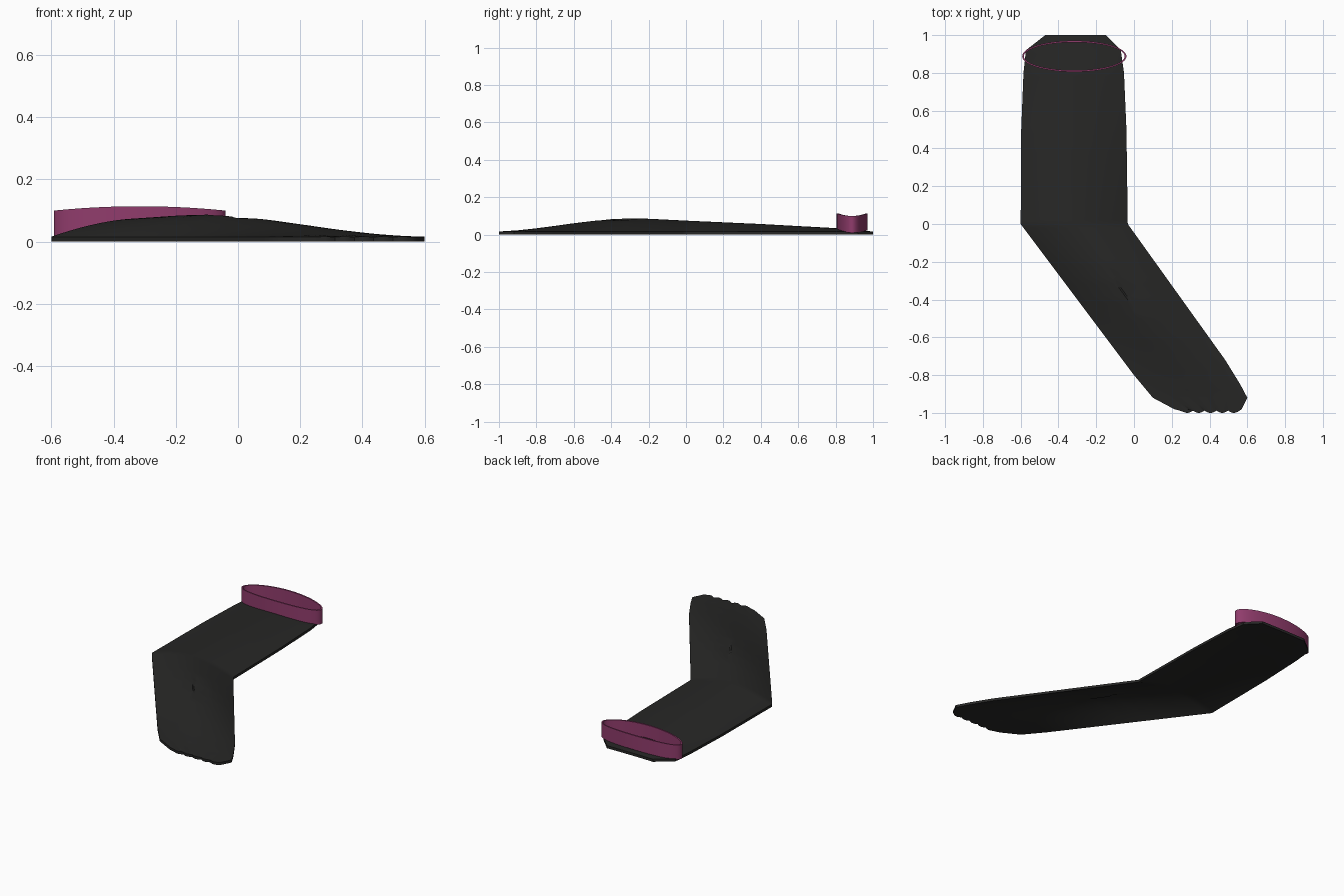
import bpy, bmesh, math

if "Cube" in bpy.data.objects:
    bpy.data.objects.remove(bpy.data.objects["Cube"])

def material(name, rgb):
    m = bpy.data.materials.new(name)
    m.diffuse_color = (*rgb, 1)
    m.use_nodes = True
    m.node_tree.nodes["Principled BSDF"].inputs["Base Color"].default_value = m.diffuse_color
    return m

def make(name, bm, mat):
    bmesh.ops.recalc_face_normals(bm, faces=bm.faces[:])
    me = bpy.data.meshes.new(name)
    bm.to_mesh(me)
    bm.free()
    ob = bpy.data.objects.new(name, me)
    bpy.context.collection.objects.link(ob)
    me.materials.append(mat)
    bpy.ops.object.select_all(action='DESELECT')
    bpy.context.view_layer.objects.active = ob
    ob.select_set(True)
    bpy.ops.object.shade_smooth_by_angle(angle=math.radians(35))
    return ob

def interp(pts, t):
    for (a, va), (b, vb) in zip(pts, pts[1:]):
        if t <= b:
            return va + (vb - va) * (t - a) / (b - a)
    return pts[-1][1]

# Outline edges and ridge height, each as (y, value)
LEFT = [(-1, .25), (-.92, .10), (-.8, .0), (0, -.6), (.5, -.597), (.8, -.585), (.92, -.572), (1, -.47)]
RIGHT = [(-1, .56), (-.92, .6), (-.85, .563), (-.72, .483), (0, -.033), (.5, -.04), (.8, -.053), (.92, -.07), (1, -.15)]
RIDGE = [(-1, .001), (-.9, .007), (-.8, .018), (-.7, .031), (-.6, .045), (-.5, .057), (-.4, .067),
         (-.3, .071), (-.2, .069), (0, .059), (.4, .041), (.8, .019), (.92, .007), (1, .001)]
RIM = .016
TOES = 5

def height(u, x, y):
    dome = interp(RIDGE, y) * (1 - abs(u) ** 1.7)
    # short crease along the instep
    t = (-.23 - y) / .25
    if 0 < t < 1:
        d = x - (-.14 + .16 * t)
        if d > 0:
            dome -= .008 * math.sin(math.pi * t) * max(0, 1 - d / .12)
    # grooves between the toes
    v = (u + 1) / 2
    if y < -.88:
        dome -= .003 * (1 - abs(math.sin(v * TOES * math.pi))) * (-.88 - y) / .12 * (1 - u * u)
    return RIM + dome

# Sock: thin domed sheet
bm = bmesh.new()
rows = [-1 + .02 * i for i in range(101)]
COLS = 50
grid = []
for y in rows:
    xl, xr = interp(LEFT, y), interp(RIGHT, y)
    line = []
    for j in range(COLS + 1):
        u = -1 + 2 * j / COLS
        x = xl + (xr - xl) * (u + 1) / 2
        yy = y
        if y == -1:
            yy += .012 * (1 - abs(math.sin((u + 1) / 2 * TOES * math.pi)))
        line.append((x, yy, height(u, x, y)))
    grid.append(line)
top = [[bm.verts.new(p) for p in line] for line in grid]
low = [[bm.verts.new((x, y, max(0, z - RIM))) for x, y, z in line] for line in grid]
for i in range(len(rows) - 1):
    for j in range(COLS):
        for s in (top, low):
            bm.faces.new((s[i][j], s[i][j + 1], s[i + 1][j + 1], s[i + 1][j]))
# Rim wall joining upper and lower sheets
n = len(rows) - 1
loop = [(0, j) for j in range(COLS)] + [(i, COLS) for i in range(n)]
loop += [(n, j) for j in range(COLS, 0, -1)] + [(i, 0) for i in range(n, 0, -1)]
for (a, b), (c, d) in zip(loop, loop[1:] + loop[:1]):
    bm.faces.new((top[a][b], top[c][d], low[c][d], low[a][b]))
make("sock", bm, material("dark_fabric", (.02, .02, .019)))

# Cuff: oval ring whose edges rise toward front and back
bm = bmesh.new()
SEG = 64
rings = []
for k in range(SEG):
    a = 2 * math.pi * k / SEG
    c, s = math.cos(a), math.sin(a)
    lift = .014 * s * s
    rings.append([bm.verts.new((-.316 + (.276 - t) * c, .888 + (.083 - t) * s, z + lift))
                  for t, z in ((0, .01), (0, .1), (.009, .1), (.009, .01))])
for k in range(SEG):
    p, q = rings[k], rings[(k + 1) % SEG]
    for e in range(4):
        f = (e + 1) % 4
        bm.faces.new((p[e], q[e], q[f], p[f]))
make("cuff_band", bm, material("magenta_fabric", (.28, .045, .15)))
